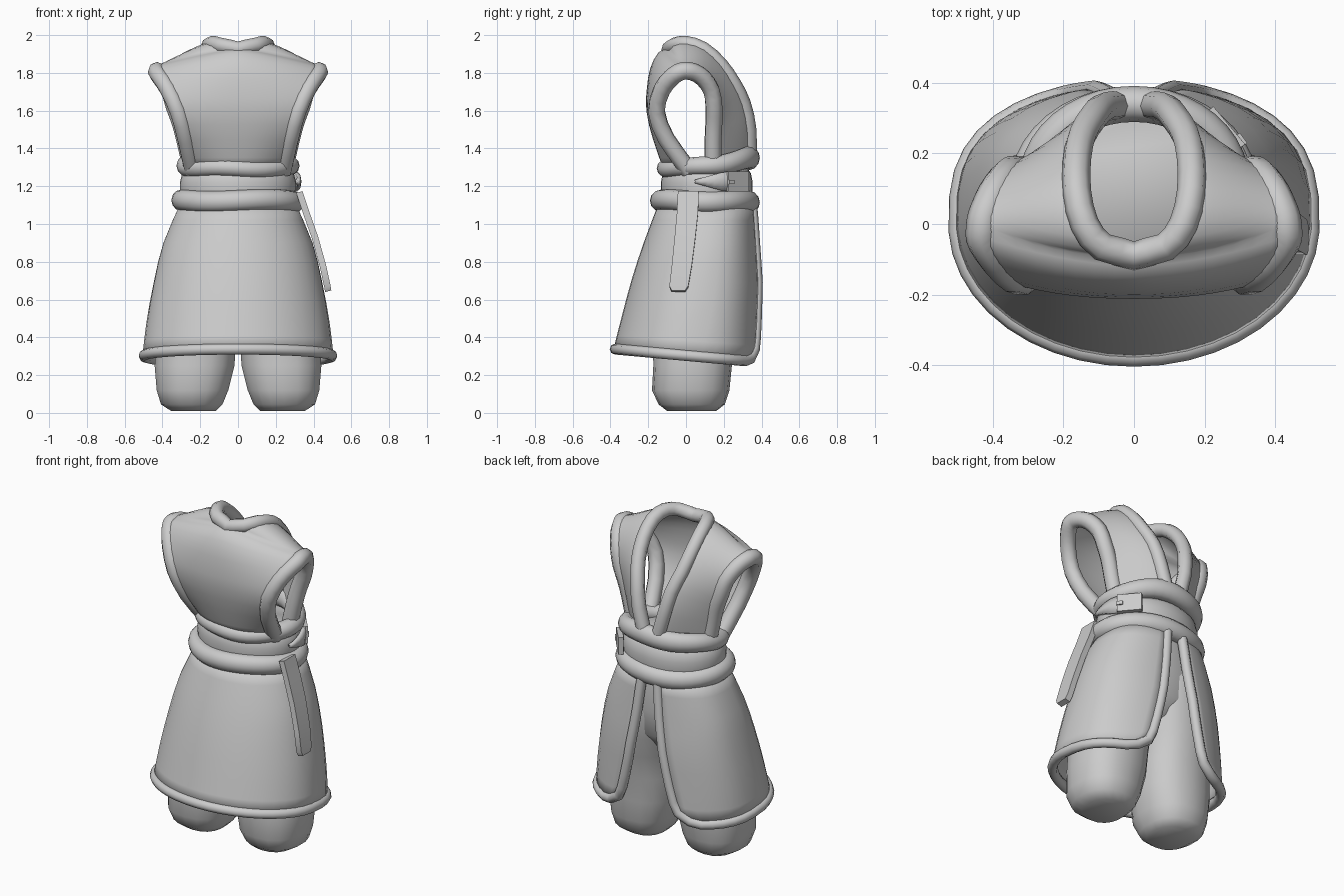
import bpy, bmesh, math
from mathutils import Vector

if "Cube" in bpy.data.objects:
    bpy.data.objects.remove(bpy.data.objects["Cube"])

cloth = bpy.data.materials.new("grey_cloth")
cloth.diffuse_color = (0.6, 0.6, 0.6, 1)
cloth.use_nodes = True
cloth.node_tree.nodes["Principled BSDF"].inputs["Base Color"].default_value = cloth.diffuse_color


def smooth(pts, n):
    """Smooth path through points, n steps per span."""
    p = [Vector(q) for q in pts]
    m, out = len(p), []
    for i in range(m - 1):
        a, b, c, d = (p[max(0, min(m - 1, k))] for k in (i - 1, i, i + 1, i + 2))
        for j in range(n):
            t = j / n
            out.append(0.5 * (2 * b + (c - a) * t + (2 * a - 5 * b + 4 * c - d) * t * t
                              + (3 * b - a - 3 * c + d) * t ** 3))
    return out + [p[-1]]


def finish(ob, angle=50):
    bpy.ops.object.select_all(action='DESELECT')
    ob.select_set(True)
    bpy.context.view_layer.objects.active = ob
    bpy.ops.object.shade_smooth_by_angle(angle=math.radians(angle))
    return ob


def loft(name, rows, closed=False, caps=False, thick=0, mirror=False, angle=50):
    """Skin a grid of point rows."""
    bm = bmesh.new()
    vs = [[bm.verts.new(p) for p in r] for r in rows]
    n = len(rows[0])
    for a, b in zip(vs, vs[1:]):
        for i in range(n if closed else n - 1):
            j = (i + 1) % n
            bm.faces.new((a[i], a[j], b[j], b[i]))
    if caps:
        bm.faces.new(vs[0])
        bm.faces.new(vs[-1])
    bmesh.ops.remove_doubles(bm, verts=bm.verts, dist=1e-4)
    bmesh.ops.recalc_face_normals(bm, faces=bm.faces)
    me = bpy.data.meshes.new(name)
    bm.to_mesh(me)
    bm.free()
    me.materials.append(cloth)
    ob = bpy.data.objects.new(name, me)
    bpy.context.collection.objects.link(ob)
    finish(ob, angle)
    if mirror:
        ob.modifiers.new("mirror", 'MIRROR')
    if thick:
        s = ob.modifiers.new("thickness", 'SOLIDIFY')
        s.thickness, s.offset = thick, 0
    return ob


def tube(name, pts, r, mirror=False):
    """Rolled fabric trim along a path."""
    cu = bpy.data.curves.new(name, 'CURVE')
    cu.dimensions = '3D'
    cu.bevel_depth, cu.bevel_resolution, cu.use_fill_caps = r, 2, True
    sp = cu.splines.new('POLY')
    sp.points.add(len(pts) - 1)
    for q, p in zip(sp.points, pts):
        q.co = (*p, 1)
    ob = bpy.data.objects.new(name, cu)
    bpy.context.collection.objects.link(ob)
    bpy.ops.object.select_all(action='DESELECT')
    ob.select_set(True)
    bpy.context.view_layer.objects.active = ob
    bpy.ops.object.convert(target='MESH')
    ob = bpy.context.object
    ob.data.materials.clear()
    ob.data.materials.append(cloth)
    finish(ob, 60)
    if mirror:
        ob.modifiers.new("mirror", 'MIRROR')
    return ob


def ring(cx, cy, rx, ry, z, n, power=1.0):
    out = []
    for i in range(n):
        a = 2 * math.pi * i / n
        s, c = math.sin(a), math.cos(a)
        out.append((cx + rx * math.copysign(abs(s) ** power, s),
                    cy + ry * math.copysign(abs(c) ** power, c), z))
    return out


# Bodice: (inner edge, outer edge) pairs running up the front and over the shoulder
front = [((0, -.105, 1.28), (.25, .02, 1.28)), ((0, -.165, 1.45), (.288, -.11, 1.45)),
         ((0, -.2, 1.60), (.328, -.165, 1.60)), ((0, -.197, 1.72), (.38, -.135, 1.72)),
         ((0, -.18, 1.82), (.42, -.085, 1.785)), ((0, -.14, 1.90), (.44, -.045, 1.815)),
         ((0, -.09, 1.925), (.44, -.015, 1.825))]
back = [((.09, -.065, 1.945), (.437, .015, 1.825)), ((.14, 0, 1.955), (.425, .05, 1.815)),
        ((.162, .09, 1.925), (.405, .095, 1.785)), ((.162, .18, 1.845), (.375, .14, 1.72)),
        ((.147, .25, 1.745), (.35, .155, 1.63)), ((.115, .302, 1.64), (.318, .155, 1.54)),
        ((.085, .332, 1.5), (.292, .15, 1.44)), ((.035, .335, 1.32), (.26, .15, 1.30))]
inner = smooth([s[0] for s in front + back], 2)
outer = smooth([s[1] for s in front + back], 2)
rows = []
for k, (a, b) in enumerate(zip(inner, outer)):
    py = 2.3 - 1.0 * max(0, min(1, (k - 5) / 11))
    if k <= 12:
        a.x = 0
    rows.append([(a.x + (b.x - a.x) * t, a.y + (b.y - a.y) * t ** py, a.z + (b.z - a.z) * t ** 1.3)
                 for t in [i / 8 for i in range(9)]])
loft("bodice", rows, thick=.02, mirror=True)
# Trim sits slightly inside the armhole
tube("armhole_trim", [Vector((p.x - .011, .01 + (p.y - .01) * .95, min(p.z, 1.5 + (p.z - 1.5) * .955)))
                      for p in outer], .047, mirror=True)
neck = inner[12:]
tube("neck_trim", [Vector((-p.x, p.y, p.z)) for p in reversed(neck[1:])] + neck, .041)

# Skirt: z, half width, front y
levels = smooth([(1.11, .295, -.135), (.9, .387, -.215), (.7, .437, -.28), (.5, .475, -.333), (.33, .497, -.375)], 2)
COLS = 36
skirt = []
for k, (z, rx, yf) in enumerate(levels):
    v = k / (len(levels) - 1)
    yc, yb = .1 * (1 - v), .35 + .035 * min(1, v * 2)
    a0 = math.asin((.05 + .08 * v + .07 * v * v) / rx)
    row = []
    for i in range(COLS + 1):
        a = a0 + (2 * math.pi - 2 * a0) * i / COLS
        c = math.cos(a)
        y = yc + ((yb - yc) * c ** .7 if c > 0 else (yc - yf) * c)
        edge = min(i, COLS - i)
        lift = (.06, .015)[edge] if edge < 2 else 0
        row.append(Vector((rx * math.sin(a), y, z + v * v * (-.09 * y - .026) + lift * v ** 4)))
    skirt.append(row)
loft("skirt", skirt, thick=.018)
tube("skirt_trim", [r[0] for r in skirt[:-1]] + skirt[-1] + [r[-1] for r in reversed(skirt[:-1])], .029)


def waist_roll(name, rx, ry, cy, z, tilt, depth, height, swell, wave):
    """Padded ring, taller and raised towards the back."""
    rows = []
    for i in range(41):
        a = 2 * math.pi * i / 40
        s, c = math.sin(a), math.cos(a)
        b = ((c + 1) / 2) ** 2
        zc, h = z + tilt * b + .005 * math.sin(wave * a), height + swell * b
        rows.append([((rx + depth * math.cos(t)) * s, cy + (ry + depth * math.cos(t)) * c, zc + h * math.sin(t))
                     for t in [2 * math.pi * j / 12 for j in range(12)]])
    loft(name, rows, closed=True, angle=70)


# Waist: two padded rolls with a flat band between
waist_roll("lower_waist_roll", .300, .238, .10, 1.123, -.008, .053, .056, .002, 3)
waist_roll("upper_waist_roll", .275, .222, .118, 1.295, .055, .051, .047, .013, 4)
loft("waist_band", [ring(0, .11, r, r * .79, z, 36) for z, r in
                    ((1.12, .295), (1.17, .306), (1.22, .308), (1.27, .295), (1.295, .27))],
     closed=True, caps=True)

# Folded band end and its clasp on the right side
fold = []
for i in range(9):
    a = math.radians(104 - i * 7.5)
    h = .05 * min(1, .12 + i / 5)
    x, y = .322 * math.sin(a), .11 + .256 * math.cos(a)
    fold.append([(x, y, 1.225 - h), (x + .004, y + .003, 1.225), (x, y, 1.225 + h)])
loft("band_end", fold, thick=.02)


def block(name, pos, size, turn):
    bpy.ops.mesh.primitive_cube_add(size=1, location=pos, rotation=(0, 0, turn))
    ob = bpy.context.object
    ob.name, ob.scale = name, size
    ob.data.materials.append(cloth)
    b = ob.modifiers.new("soft_edges", 'BEVEL')
    b.width = .004


block("clasp_plate", (.258, .27, 1.225), (.03, .14, .105), math.radians(40))
block("clasp_pin", (.298, .235, 1.222), (.03, .035, .022), math.radians(36))

# Hanging sash tail
tail = []
for x, y, z, w in ((.325, .012, 1.17, .055), (.362, .008, 1.06, .056), (.408, -.005, .93, .055),
                   (.45, -.022, .78, .053), (.474, -.038, .67, .05), (.478, -.04, .645, .036)):
    tail.append([(x - .017, y - w, z - .006), (x + .016, y - w, z + .004),
                 (x + .016, y + w, z + .004), (x - .017, y + w, z - .006)])
loft("sash_tail", tail, closed=True, caps=True, angle=35)

# Trouser legs, joined by the seat
leg = [(.01, .235, .03, .12, .13), (.045, .245, .03, .165, .175), (.12, .241, .025, .192, .205),
       (.25, .23, .035, .214, .208), (.4, .22, .04, .214, .215), (.55, .203, .055, .203, .23),
       (.68, .17, .08, .205, .235), (.85, .14, .1, .2, .235), (1.05, .125, .11, .17, .215), (1.2, .12, .115, .15, .19)]
loft("trouser_leg", [ring(cx, cy, rx, ry, z, 18, .85) for z, cx, cy, rx, ry in leg],
     closed=True, caps=True, mirror=True)
loft("trouser_seat", [ring(0, cy, rx, ry, z, 20, .85) for z, cy, rx, ry in
                      ((.58, .06, .06, .08), (.63, .07, .2, .17), (.72, .085, .33, .22), (.88, .1, .31, .232),
                       (1.05, .11, .27, .215), (1.2, .115, .24, .19))], closed=True, caps=True)
